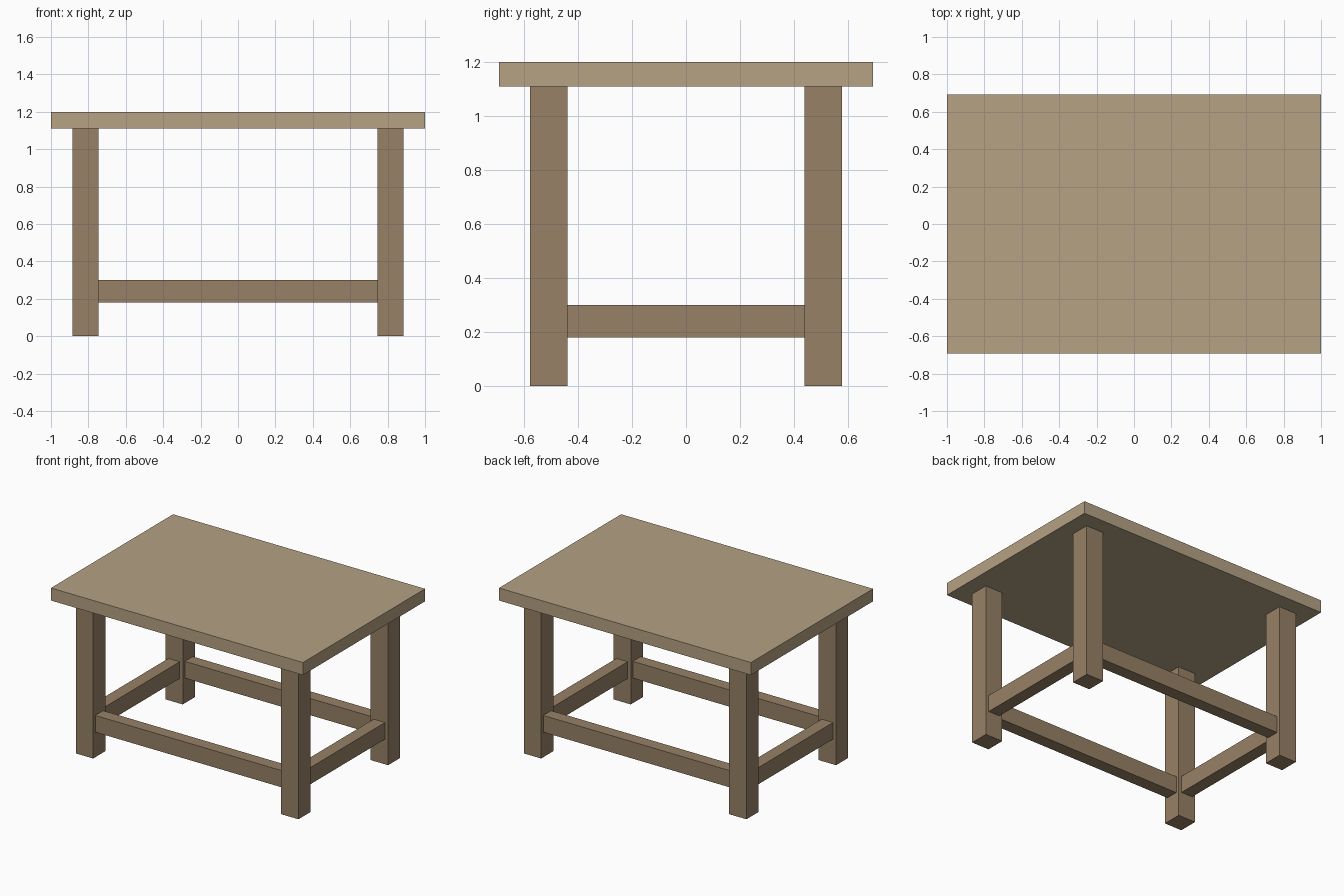
import bpy

if "Cube" in bpy.data.objects:
    bpy.data.objects.remove(bpy.data.objects["Cube"])


def material(name, rgb):
    m = bpy.data.materials.new(name)
    m.diffuse_color = (*rgb, 1.0)
    m.use_nodes = True
    m.node_tree.nodes["Principled BSDF"].inputs["Base Color"].default_value = m.diffuse_color
    return m


def box(name, centre, size, mat):
    bpy.ops.mesh.primitive_cube_add(size=1, location=centre)
    ob = bpy.context.object
    ob.name = name
    ob.scale = size
    bpy.ops.object.transform_apply(location=False, rotation=False, scale=True)
    ob.data.materials.append(mat)
    return ob


light_wood = material("light_wood", (0.46, 0.36, 0.23))
dark_wood = material("dark_wood", (0.31, 0.22, 0.135))

TOP_Z, SLAB, LEG = 1.2, 0.09, 0.138
LEG_X, LEG_Y = 0.815, 0.508            # leg centres
RAIL_W, RAIL_H, RAIL_Z = 0.09, 0.12, 0.24
leg_h = TOP_Z - SLAB

# Table top
box("table_top", (0, 0, TOP_Z - SLAB / 2), (2, 1.385, SLAB), light_wood)

# Four legs
for sy, depth in ((-1, "front"), (1, "back")):
    for sx, side in ((-1, "left"), (1, "right")):
        box(f"{depth}_{side}_leg", (sx * LEG_X, sy * LEG_Y, leg_h / 2),
            (LEG, LEG, leg_h), dark_wood)

# Long stretchers between the legs, front and back
for sy, name in ((-1, "front_stretcher"), (1, "back_stretcher")):
    box(name, (0, sy * LEG_Y, RAIL_Z), (2 * LEG_X - LEG, RAIL_W, RAIL_H), dark_wood)

# Short stretchers on both sides
for sx, name in ((-1, "left_stretcher"), (1, "right_stretcher")):
    box(name, (sx * LEG_X, 0, RAIL_Z), (RAIL_W, 2 * LEG_Y - LEG, RAIL_H), dark_wood)
